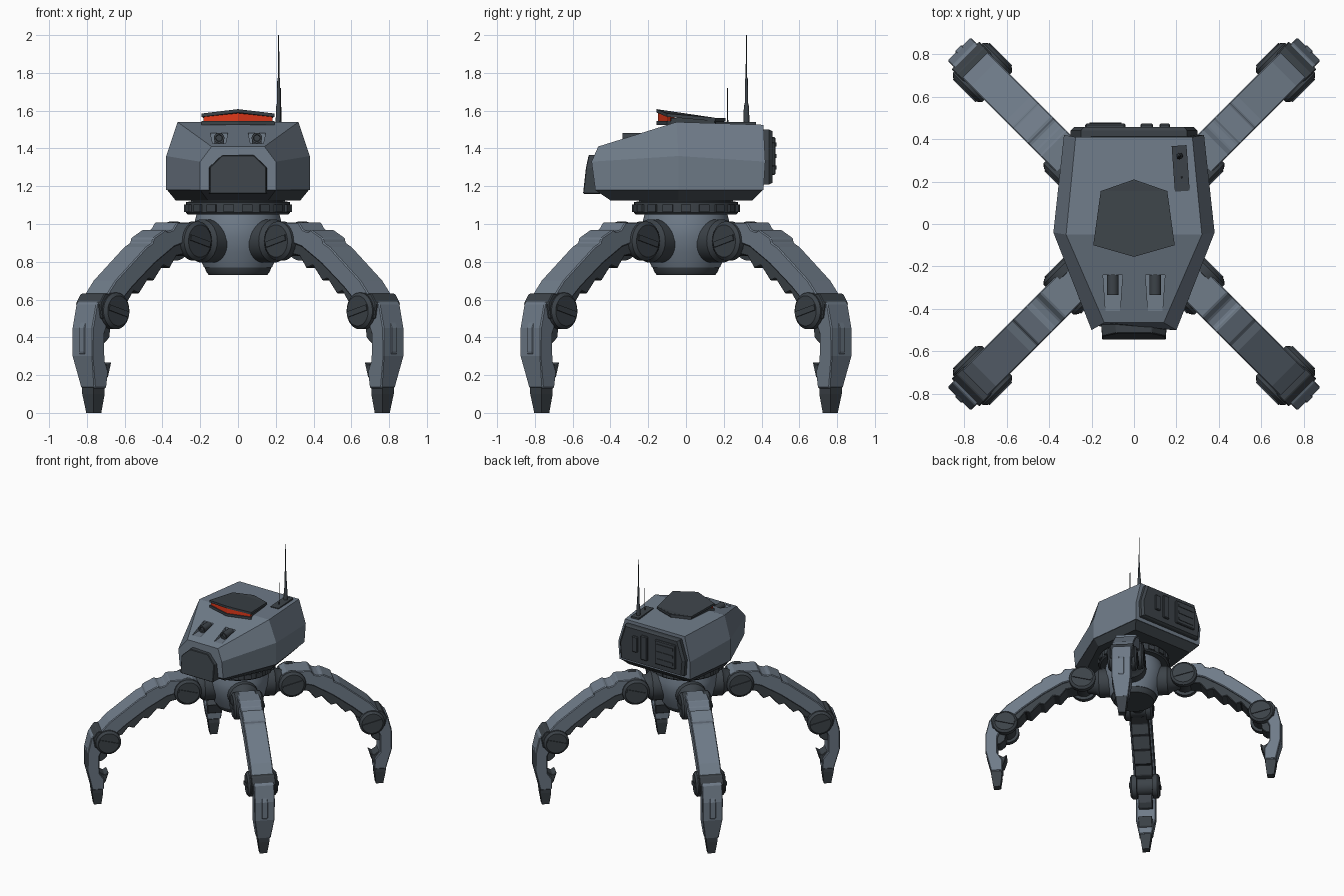
import bpy, bmesh
from math import pi, radians, cos, sin
from mathutils import Matrix, Vector

cube = bpy.data.objects.get("Cube")
if cube:
    bpy.data.objects.remove(cube, do_unlink=True)


def material(name, rgb):
    m = bpy.data.materials.new(name)
    m.use_nodes = True
    m.diffuse_color = (*rgb, 1)
    bsdf = m.node_tree.nodes["Principled BSDF"]
    bsdf.inputs["Base Color"].default_value = (*rgb, 1)
    bsdf.inputs["Roughness"].default_value = 0.6
    return m


ARMOUR = material("armour_blue_grey", (0.16, 0.20, 0.25))
DARK = material("dark_metal", (0.045, 0.055, 0.065))
RED = material("red_glow", (0.75, 0.04, 0.01))


def finish(name, bm, mat, bevel=0.0, smooth=False):
    bmesh.ops.remove_doubles(bm, verts=bm.verts, dist=1e-5)
    bmesh.ops.recalc_face_normals(bm, faces=bm.faces)
    mesh = bpy.data.meshes.new(name)
    bm.to_mesh(mesh)
    bm.free()
    mesh.materials.append(mat)
    ob = bpy.data.objects.new(name, mesh)
    bpy.context.collection.objects.link(ob)
    if smooth:
        bpy.ops.object.select_all(action="DESELECT")
        ob.select_set(True)
        bpy.context.view_layer.objects.active = ob
        bpy.ops.object.shade_smooth_by_angle(angle=radians(30))
    if bevel:
        mod = ob.modifiers.new("edge_bevel", "BEVEL")
        mod.width = bevel
        mod.segments = 1
        mod.limit_method = "ANGLE"
    return ob


def loft(name, rings, mat, bevel=0.0):
    """Skin closed rings of points and cap both ends."""
    bm = bmesh.new()
    loops = [[bm.verts.new(p) for p in ring] for ring in rings]
    n = len(rings[0])
    for a, b in zip(loops, loops[1:]):
        for i in range(n):
            j = (i + 1) % n
            bm.faces.new((a[i], a[j], b[j], b[i]))
    bm.faces.new(loops[0])
    bm.faces.new(loops[-1])
    return finish(name, bm, mat, bevel)


def prism(name, profile, half, mat, bevel=0.0):
    """Side profile (x, z[, half width]) widened both ways along y."""
    rings = [[(p[0], s * (p[2] if len(p) > 2 else half), p[1]) for p in profile]
             for s in (-1, 1)]
    return loft(name, rings, mat, bevel)


def lathe(name, profile, mat, steps=32, matrix=None):
    """Spin (radius, height) points round z."""
    bm = bmesh.new()
    vs = [bm.verts.new((r, 0, h)) for r, h in profile]
    es = [bm.edges.new(pair) for pair in zip(vs, vs[1:])]
    bmesh.ops.spin(bm, geom=vs + es, cent=(0, 0, 0), axis=(0, 0, 1),
                   angle=2 * pi, steps=steps)
    if matrix:
        bm.transform(matrix)
    return finish(name, bm, mat, smooth=True)


def box(name, centre, size, mat, rot=None, bevel=0.0):
    bm = bmesh.new()
    bmesh.ops.create_cube(bm, size=1)
    bm.transform(Matrix.Translation(centre) @ (rot or Matrix()) @ Matrix.Diagonal((*size, 1)))
    return finish(name, bm, mat, bevel)


def mirrored(half):
    """Close a half outline of (x, y, z) points across x = 0."""
    return half + [(-x, y, z) for x, y, z in reversed(half) if x > 0]


# Central core and turret ring
lathe("core", [(0, 1.05), (.22, 1.05), (.235, .99), (.235, .93), (.215, .85), (.18, .77), (0, .77)], ARMOUR, 48)
lathe("core_base", [(0, .78), (.178, .78), (.17, .75), (.155, .73), (0, .73)], DARK, 48)
lathe("turret_ring", [(0, 1.05), (.265, 1.05), (.275, 1.06), (.275, 1.115), (.25, 1.12), (.25, 1.16), (0, 1.16)], DARK, 48)
LUGS = 18
for i in range(LUGS):
    a = 2 * pi * i / LUGS
    box(f"ring_lug_{i + 1}", (.274 * cos(a), .274 * sin(a), 1.083), (.022, .055, .038),
        DARK, Matrix.Rotation(a, 4, "Z"))

# Faceted hull lofted nose to tail
nose = [(.14, -.465, 1.41), (.2, -.5, 1.33), (.2, -.48, 1.18)]
waist = [(.32, -.05, 1.54), (.38, -.04, 1.36), (.38, -.04, 1.18)]
tail = [(.275, .41, 1.525), (.33, .42, 1.33), (.325, .41, 1.18)]
hull = loft("hull", [mirrored(r) for r in (nose, waist, tail)], ARMOUR)
belly = [[(.2, -.48, 1.18), (.16, -.4, 1.125)], [(.375, -.04, 1.18), (.33, -.04, 1.125)],
         [(.32, .405, 1.18), (.28, .35, 1.125)]]
loft("hull_belly", [mirrored(r) for r in belly], DARK)

# Nose plate
plate = [(.085, 1.365), (.155, 1.3), (.155, 1.16)]
loft("nose_plate", [mirrored([(x, -.45, z) for x, z in plate]),
                    mirrored([(x * .97, y, z) for (x, z), y in zip(plate, (-.515, -.53, -.545))])],
     DARK, .004)

# Sensor eyes in recesses of the sloping deck
along_y = Matrix.Rotation(pi / 2, 4, "X")
for side, s in (("left", 1), ("right", -1)):
    x = s * .1
    cutter = loft(f"{side}_eye_cutter", [
        [(x - w, y, 1.425), (x + w, y, 1.425), (x + w, y, 1.6), (x - w, y, 1.6)]
        for y, w in ((-.41, .034), (-.24, .046))], DARK)
    cutter.hide_render = True
    cutter.hide_viewport = True
    cut = hull.modifiers.new(f"{side}_eye_recess", "BOOLEAN")
    cut.operation = "DIFFERENCE"
    cut.object = cutter
    lathe(f"{side}_eye", [(0, .09), (.016, .09), (.018, .1), (.028, .1), (.028, 0), (0, 0)], DARK, 24,
          Matrix.Translation((x, -.235, 1.455)) @ along_y)
    box(f"{side}_eye_mount", (x, -.275, 1.44), (.05, .075, .045), DARK)

# Visor: roof plate, base and red strip
roof = [(0, .21, 1.56), (.157, .155, 1.562), (.192, -.1, 1.585), (0, -.155, 1.608)]
loft("visor_roof", [mirrored([(x, y, z - d) for x, y, z in roof]) for d in (0, .018)], DARK)
base = [(0, .2), (.15, .15), (.18, -.08)]
loft("visor_base", [mirrored([(x, y, z) for x, y in base]) for z in (1.52, 1.562)], DARK)
strip = [(0, -.06), (.182, -.085), (.183, -.094), (0, -.147)]
loft("visor_glow", [mirrored([(x, y, 1.535) for x, y in strip]),
                    mirrored([(x, y, 1.587 - .11 * x) for x, y in strip])], RED)
sill = [(0, -.06), (.18, -.08), (.192, -.1), (0, -.155)]
loft("visor_sill", [mirrored([(x, y, z) for x, y in sill]) for z in (1.525, 1.545)], DARK)

# Rear panel with vents
panel = [(.25, 1.5), (.3, 1.34), (.29, 1.21)]
loft("rear_panel", [mirrored([(x * k, y, 1.35 + (z - 1.35) * k) for x, z in panel])
                    for y, k in ((.39, 1), (.44, 1), (.457, .94))], DARK)
for name, x, w, z, h in (("large", -.135, .19, 1.36, .2), ("middle", .06, .06, 1.36, .2),
                         ("small", .145, .05, 1.37, .13)):
    box(f"{name}_rear_vent", (x, .46, z), (w, .026, h), DARK, bevel=.006)
for i in range(3):
    box(f"vent_slat_{i + 1}", (-.135, .472, 1.3 + i * .06), (.15, .012, .022), DARK)

# Antennas
box("antenna_mount", (.22, .262, 1.527), (.07, .215, .026), DARK, Matrix.Rotation(radians(4), 4, "Z"))
lathe("main_antenna", [(0, 1.52), (.016, 1.52), (.014, 1.62), (.009, 1.64), (.007, 1.77), (.004, 1.775), (.003, 2), (0, 2)],
      DARK, 12, Matrix.Translation((.215, .32, 0)))
lathe("short_antenna", [(0, 1.52), (.006, 1.52), (.003, 1.56), (.003, 1.72), (0, 1.72)],
      DARK, 8, Matrix.Translation((.225, .22, 0)))

# One leg laid out along +x
leg = []
disc_pair = [(0, .115), (.08, .115), (.097, .1), (.097, .062), (.075, .06)]
disc_pair += [(r, -h) for r, h in reversed(disc_pair)]
for joint, u, z, k in (("hip", .4, .91, 1.07), ("knee", 1.01, .54, 1)):
    leg.append(lathe(f"{joint}_joint", [(r * k, h) for r, h in disc_pair], DARK, 28,
                     Matrix.Translation((u, 0, z)) @ along_y))
    for end, s in (("a", 1), ("b", -1)):
        leg.append(box(f"{joint}_bolt_{end}", (u, s * .116, z), (.15, .012, .03), DARK,
                       Matrix.Rotation(radians(-15), 4, "Y")))
leg.append(lathe("hip_socket", [(0, .15), (.115, .15), (.115, .27), (.09, .3), (.07, .38), (0, .38)], DARK, 28,
                 Matrix.Translation((0, 0, .91)) @ Matrix.Rotation(pi / 2, 4, "Y")))
leg.append(prism("thigh_armour", [
    (.32, .985), (.36, 1.008), (.54, 1.008), (.57, .97), (.61, .96), (.63, .97), (.72, .925),
    (.725, .9), (.77, .878), (1.0, .70), (1.07, .62), (.95, .6), (.87, .67), (.71, .79), (.56, .88), (.38, .93)],
    .086, ARMOUR, .006))
leg.append(prism("thigh_frame", [
    (.4, .95), (.7, .86), (.95, .64), (1.0, .56), (.9, .58), (.85, .645), (.81, .63), (.74, .71),
    (.7, .70), (.63, .78), (.58, .765), (.53, .83), (.42, .85)], .07, DARK, .005))
leg.append(prism("knee_guard", [(1.02, .635), (1.09, .63), (1.125, .58), (1.11, .5), (1.02, .48)], .092, DARK, .005))
leg.append(prism("shin_armour", [
    (1.08, .61), (1.135, .58), (1.166, .45), (1.166, .3), (1.125, .13, .052), (1.035, .13, .052),
    (1.035, .22, .066), (1.075, .28), (1.075, .42), (1.04, .5)], .078, ARMOUR, .006))
leg.append(prism("shin_ridge", [(1.15, .5), (1.172, .45), (1.172, .32), (1.15, .29)], .022, ARMOUR, .004))
leg.append(prism("calf_upper", [(1.0, .5), (1.09, .5), (1.09, .37), (1.05, .37), (1.015, .4)], .055, DARK, .004))
leg.append(prism("calf_lower", [(1.0, .27), (1.03, .25), (1.09, .29), (1.06, .17), (1.025, .19)], .055, DARK, .004))
leg.append(loft("foot_tip", [[(c + d, w, z), (c - d, w, z), (c - d, -w, z), (c + d, -w, z)]
                             for z, c, d, w in ((0, 1.08, .028, .028), (.1, 1.082, .042, .042),
                                                (.15, 1.085, .042, .044))], DARK))

# Four legs on the diagonals, sharing meshes
corners = ("back_left", "back_right", "front_right", "front_left")
for k, corner in enumerate(corners):
    for part in leg:
        ob = part.copy()
        ob.name = f"{corner}_{part.name}"
        ob.rotation_euler.z = pi / 4 + k * pi / 2
        bpy.context.collection.objects.link(ob)
for part in leg:
    bpy.data.objects.remove(part, do_unlink=True)
